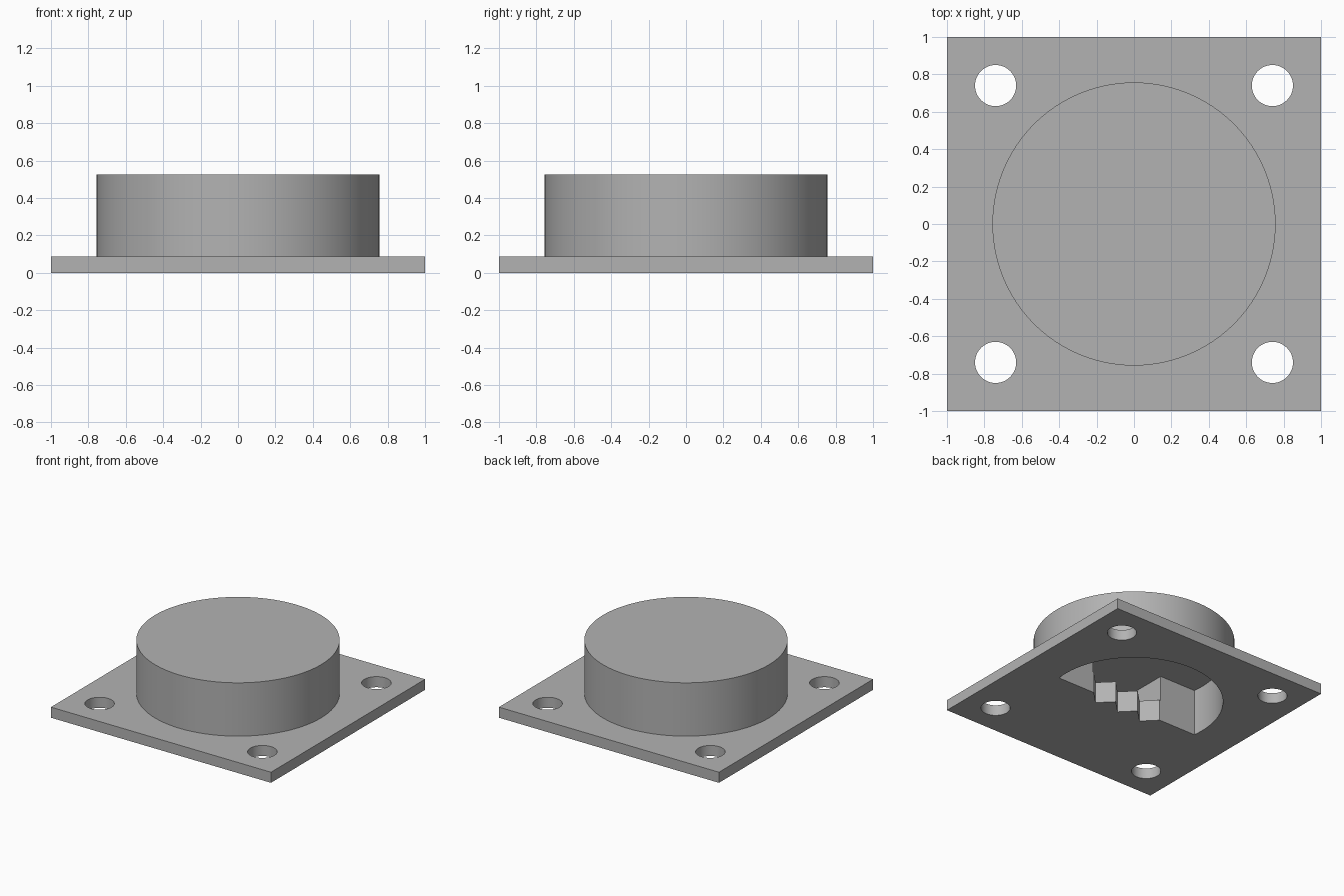
import bpy
import bmesh
from math import cos, sin, pi, asin

PLATE_T, DRUM_R, TOP = 0.087, 0.757, 0.525
BORE_R, CEILING, CHORD_Y = 0.67, 0.384, -0.085
TOOTH_W, TOOTH_H = 0.108, 0.175
SEGMENTS = 96

cube = bpy.data.objects.get("Cube")
if cube:
    bpy.data.objects.remove(cube, do_unlink=True)

grey = bpy.data.materials.new("plain grey")
grey.use_nodes = True
COLOUR = (0.45, 0.45, 0.45, 1)
grey.diffuse_color = COLOUR
grey.node_tree.nodes["Principled BSDF"].inputs["Base Color"].default_value = COLOUR


def prism(name, outline, z0, z1):
    """Extrude a counter-clockwise outline from z0 up to z1."""
    bm = bmesh.new()
    base = bm.faces.new([bm.verts.new((x, y, z0)) for x, y in outline])
    up = bmesh.ops.extrude_face_region(bm, geom=[base])["geom"]
    bmesh.ops.translate(bm, vec=(0, 0, z1 - z0),
                        verts=[v for v in up if isinstance(v, bmesh.types.BMVert)])
    bmesh.ops.recalc_face_normals(bm, faces=bm.faces)
    mesh = bpy.data.meshes.new(name)
    bm.to_mesh(mesh)
    bm.free()
    mesh.materials.append(grey)
    obj = bpy.data.objects.new(name, mesh)
    bpy.context.collection.objects.link(obj)
    return obj


def arc(r, a0=0.0, a1=2 * pi, n=SEGMENTS, cx=0.0, cy=0.0):
    return [(cx + r * cos(a0 + (a1 - a0) * i / n), cy + r * sin(a0 + (a1 - a0) * i / n))
            for i in range(n)]


def rectangle(x0, x1, y0, y1):
    return [(x0, y0), (x1, y0), (x1, y1), (x0, y1)]


def combine(target, tool, operation):
    mod = target.modifiers.new(operation.lower(), 'BOOLEAN')
    mod.operation, mod.solver, mod.object = operation, 'EXACT', tool
    bpy.context.view_layer.objects.active = target
    bpy.ops.object.modifier_apply(modifier=mod.name)
    bpy.data.objects.remove(tool, do_unlink=True)


# Square mounting plate with the round drum on it
housing = prism("flanged_housing", rectangle(-1, 1, -1, 1), 0, PLATE_T)
combine(housing, prism("drum", arc(DRUM_R), PLATE_T / 2, TOP), 'UNION')

# Corner screw holes
for sx in (-1, 1):
    for sy in (-1, 1):
        hole = prism("screw_hole", arc(0.11, n=48, cx=0.74 * sx, cy=0.74 * sy), -0.1, 0.2)
        combine(housing, hole, 'DIFFERENCE')

# D-shaped cavity open at the bottom
a = asin(CHORD_Y / BORE_R)
d_shape = arc(BORE_R, a, pi - a) + [(BORE_R * cos(pi - a), CHORD_Y)]
combine(housing, prism("cavity", d_shape, -0.1, CEILING), 'DIFFERENCE')

# Zigzag notches in the straight wall, with a hidden pocket above them
zigzag = [(TOOTH_W * (i - 3), CHORD_Y - TOOTH_W * (i % 2)) for i in range(7)]
half = 3 * TOOTH_W
notches = prism("notches", zigzag + [(half, 0.1), (-half, 0.1)], -0.1, TOOTH_H + 0.02)
combine(housing, notches, 'DIFFERENCE')
pocket = prism("pocket", rectangle(-half - 0.01, half + 0.01, -0.5, 0.12), TOOTH_H, CEILING)
combine(housing, pocket, 'DIFFERENCE')

# Smooth round walls, crisp edges
bpy.ops.object.select_all(action='DESELECT')
housing.select_set(True)
bpy.context.view_layer.objects.active = housing
bpy.ops.object.shade_smooth_by_angle(angle=0.5)
